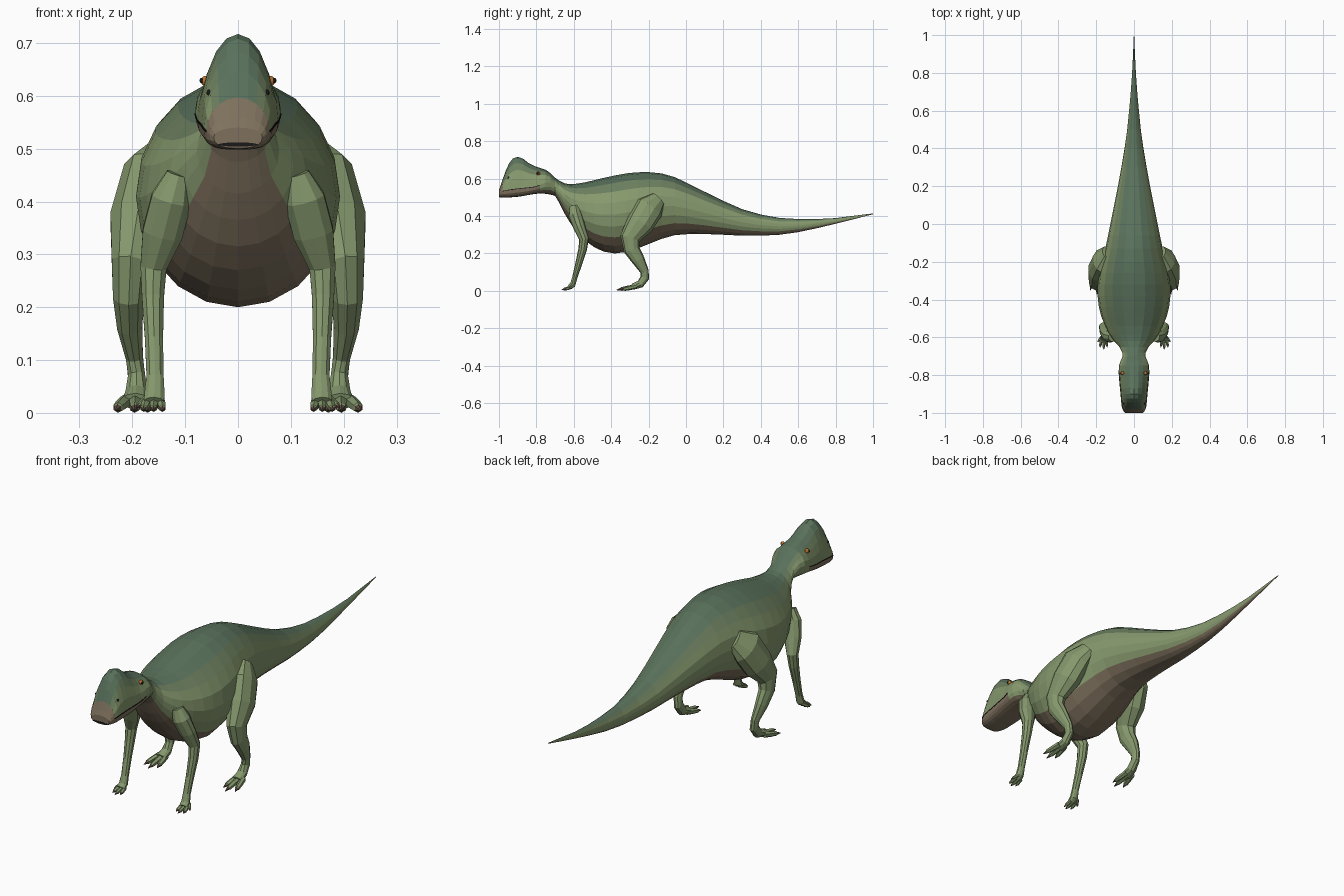
import bpy, bmesh
from math import sin, cos, tau, degrees, copysign
from mathutils import Vector

if "Cube" in bpy.data.objects:
    bpy.data.objects.remove(bpy.data.objects["Cube"])


def material(name, rgb):
    m = bpy.data.materials.new(name)
    m.diffuse_color = (*rgb, 1)
    m.use_nodes = True
    m.node_tree.nodes["Principled BSDF"].inputs["Base Color"].default_value = m.diffuse_color
    return m


DARK, MID, LIGHT, BELLY, CLAW, BLACK, ORANGE = range(7)
MATS = [material("back_green", (.10, .165, .105)), material("side_green", (.15, .215, .115)),
        material("light_green", (.24, .32, .155)), material("belly_brown", (.21, .165, .11)),
        material("claw_brown", (.13, .08, .06)), material("black", (.01, .01, .01)),
        material("eye_orange", (.5, .17, .03))]


def skin(name, rings, color, caps=(None, None), mirror=False):
    """Bridge rings of points; color(i, j) gives the material of each face."""
    bm = bmesh.new()
    vs = [[bm.verts.new(p) for p in r] for r in rings]
    n = len(rings[0])
    for i in range(len(vs) - 1):
        for j in range(n):
            k = (j + 1) % n
            f = bm.faces.new((vs[i][j], vs[i][k], vs[i + 1][k], vs[i + 1][j]))
            f.material_index = color(i, j)
    for ring, c in ((vs[0], caps[0]), (vs[-1], caps[1])):
        if c is not None:
            bm.faces.new(ring).material_index = c
    bmesh.ops.recalc_face_normals(bm, faces=bm.faces)
    me = bpy.data.meshes.new(name)
    bm.to_mesh(me)
    bm.free()
    for m in MATS:
        me.materials.append(m)
    ob = bpy.data.objects.new(name, me)
    bpy.context.collection.objects.link(ob)
    if mirror:
        mod = ob.modifiers.new("mirror", 'MIRROR')
        mod.use_mirror_merge = False
    return ob


def section(y, top, bot, hw, zc=None, p=1.0, n=20):
    """Upright cross-section: round above zc, squarer below when p < 1."""
    zc = (top + bot) / 2 if zc is None else zc
    out = []
    for j in range(n):
        s, c = sin(tau * j / n), cos(tau * j / n)
        q = 1 if c >= -1e-6 else p
        x = hw * copysign(abs(s) ** q, s)
        z = zc + (top - zc) * c if c >= 0 else zc - (zc - bot) * abs(c) ** q
        out.append((x, y, z))
    return out


def tube(name, path, n=8, color=None, caps=(LIGHT, LIGHT)):
    """Limb along (x, y, z, half width, half depth) points, mirrored over x = 0."""
    pts = [Vector(p[:3]) for p in path]
    rings = []
    for i, p in enumerate(path):
        t = (pts[min(i + 1, len(pts) - 1)] - pts[max(i - 1, 0)]).normalized()
        v = t.cross(Vector((1, 0, 0))).normalized()
        u = v.cross(t)
        rings.append([pts[i] + u * p[3] * cos(tau * (j + .5) / n) + v * p[4] * sin(tau * (j + .5) / n)
                      for j in range(n)])
    return skin(name, rings, color or (lambda i, j: LIGHT), caps, True)


def from_top(j):
    a = degrees(tau * (j + .5) / 20)
    return min(a, 360 - a)


def coat(i, j):
    a = from_top(j)
    return DARK if a < 36 else MID if a < 54 else LIGHT if a < 126 else BELLY


# body, neck and tail: y, top, bottom, half width
neck = (-.70, .605, .508, .06)
body = [neck, (-.68, .59, .475, .062), (-.65, .575, .415, .078), (-.62, .57, .365, .105),
        (-.585, .573, .315, .13), (-.54, .58, .27, .153), (-.49, .592, .233, .173), (-.44, .604, .21, .186),
        (-.38, .617, .20, .193), (-.32, .628, .208, .192), (-.26, .634, .226, .184), (-.20, .635, .25, .17),
        (-.13, .628, .278, .152), (-.06, .608, .298, .137), (.02, .57, .304, .121), (.10, .53, .304, .105),
        (.2, .481, .30, .085), (.3, .437, .295, .067), (.4, .408, .295, .05), (.5, .39, .30, .036),
        (.6, .384, .314, .026), (.7, .384, .335, .017), (.8, .389, .359, .01), (.9, .402, .384, .005),
        (1.0, .414, .410, .001)]
skin("body", [section(*r) for r in body], coat, (None, DARK))

# head: y, top, bottom, half width, widest height, squareness below
head = [neck, (-.725, .63, .515, .071, .578, .9), (-.75, .647, .519, .08, .58, .8),
        (-.78, .657, .521, .081, .566, .75), (-.81, .667, .518, .078, .556, .7),
        (-.84, .682, .513, .076, .552, .65), (-.87, .706, .507, .073, .549, .65),
        (-.90, .717, .503, .070, .546, .65), (-.925, .708, .501, .068, .543, .65),
        (-.945, .683, .499, .066, .540, .65), (-.962, .647, .498, .064, .537, .65),
        (-.98, .597, .498, .060, .533, .7), (-.992, .560, .499, .054, .528, .75),
        (-1.0, .540, .501, .046, .522, .8)]


def face_coat(i, j):
    a = from_top(j)
    if i >= 11:
        return BELLY
    if i >= 3 and a > 90:
        return BELLY
    return coat(i, j)


skin("head", [section(*r) for r in head], face_coat, (None, BELLY))

# mouth line along the cheeks, and the slit across the beak
tube("mouth_line", [(r[3], r[0], r[4], .002, .0025) for r in head[3:12]], 4,
     lambda i, j: BLACK, (BLACK, BLACK))
skin("mouth", [[(.038 * cos(tau * j / 12), y, .508 + .004 * sin(tau * j / 12)) for j in range(12)]
               for y in (-.99, -1.001)], lambda i, j: BLACK, (BLACK, BLACK))


# eyes and nostrils
def bead(name, pos, r, mat):
    for s in (1, -1):
        bpy.ops.mesh.primitive_uv_sphere_add(segments=10, ring_count=6, radius=r,
                                             location=(pos[0] * s, pos[1], pos[2]))
        bpy.context.object.name = name
        bpy.context.object.data.materials.append(MATS[mat])


bead("eye", (.061, -.79, .628), .010, ORANGE)
bead("pupil", (.068, -.793, .629), .0052, BLACK)
bead("nostril", (.054, -.95, .606), .006, BLACK)

# legs
tube("hind_leg", [(.140, -.150, .490, .030, .045), (.168, -.195, .445, .052, .078),
                  (.187, -.245, .360, .058, .074), (.203, -.300, .280, .038, .054),
                  (.207, -.290, .220, .031, .043), (.205, -.255, .165, .025, .035),
                  (.196, -.222, .105, .017, .023), (.192, -.220, .070, .017, .024),
                  (.192, -.245, .036, .022, .021), (.194, -.285, .022, .026, .016)], 10)
tube("fore_leg", [(.112, -.598, .452, .024, .026), (.126, -.592, .405, .040, .037),
                  (.143, -.570, .340, .040, .032), (.160, -.545, .275, .026, .026),
                  (.161, -.553, .220, .022, .023), (.159, -.575, .140, .018, .018),
                  (.157, -.595, .070, .017, .014), (.158, -.605, .035, .020, .015),
                  (.159, -.622, .020, .020, .013)], 10)


# toes with brown claws
def toe(name, start, end, r):
    a, b = Vector(start), Vector(end)
    path = []
    for t, k in ((0, 1), (.45, .95), (.75, .8), (.78, .6), (1, .12)):
        p = a.lerp(b, t)
        path.append((p.x, p.y, max(p.z, r * k), r * k, r * k))
    tube(name, path, 6, lambda i, j: CLAW if i >= 3 else LIGHT, (LIGHT, CLAW))


for dx, dy in ((-.028, .025), (0, 0), (.036, .02)):
    toe("hind_toe", (.194 + dx * .5, -.265, .024), (.196 + dx, -.372 + dy, .005), .0125)
for dx, dy in ((-.018, .012), (0, 0), (.02, .012)):
    toe("fore_toe", (.159 + dx * .7, -.612, .020), (.160 + dx, -.665 + dy, .005), .009)
toe("fore_thumb", (.172, -.598, .028), (.193, -.625, .01), .007)
